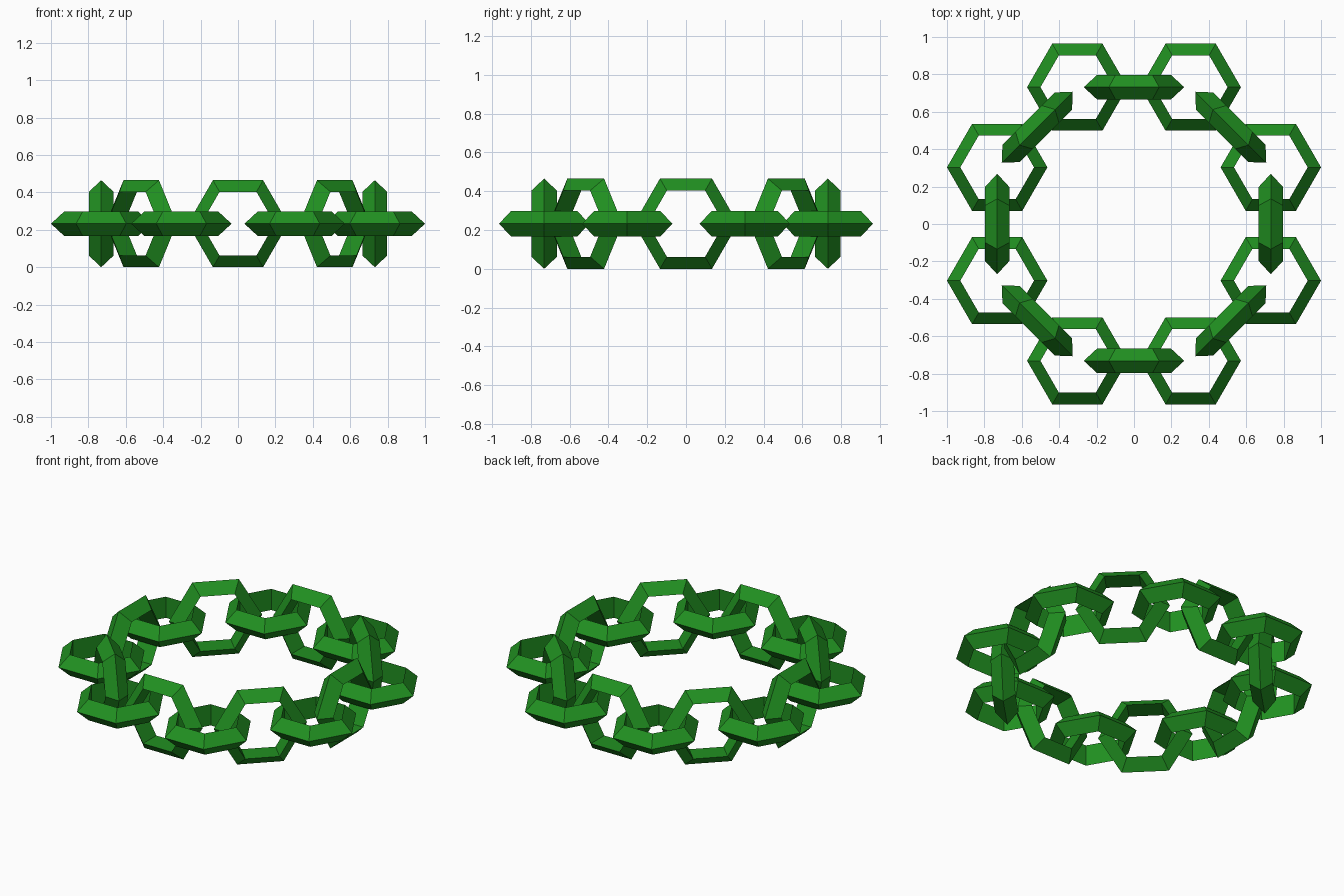
import bpy, bmesh
from math import cos, sin, pi
from mathutils import Matrix

if "Cube" in bpy.data.objects:
    bpy.data.objects.remove(bpy.data.objects["Cube"])

MID_Z = 0.2325    # height of the chain's centre plane
OUTER = 0.2685    # corner radius of the sharp outer rim
INNER = 0.197     # corner radius of the flat inner wall
HALF = 0.066      # half the width of the inner wall
SIDES = 6

green = bpy.data.materials.new("green")
green.diffuse_color = (0.015, 0.28, 0.015, 1)
green.use_nodes = True
green.node_tree.nodes["Principled BSDF"].inputs["Base Color"].default_value = green.diffuse_color


def link_mesh():
    # hexagonal ring with a triangular section: sharp rim outside, flat wall inside
    section = [(OUTER, 0), (INNER, HALF), (INNER, -HALF)]
    bm = bmesh.new()
    rings = []
    for i in range(SIDES):
        a = 2 * pi * i / SIDES
        rings.append([bm.verts.new((r * cos(a), r * sin(a), z)) for r, z in section])
    for i in range(SIDES):
        p, q = rings[i], rings[(i + 1) % SIDES]
        for k in range(3):
            n = (k + 1) % 3
            bm.faces.new((p[k], q[k], q[n], p[n]))
    bmesh.ops.recalc_face_normals(bm, faces=bm.faces)
    mesh = bpy.data.meshes.new("chain_link")
    bm.to_mesh(mesh)
    bm.free()
    mesh.materials.append(green)
    return mesh


mesh = link_mesh()


def place(name, radius, angle, rotation):
    ob = bpy.data.objects.new(name, mesh)
    pos = (radius * cos(angle), radius * sin(angle), MID_Z)
    ob.matrix_world = Matrix.Translation(pos) @ rotation
    bpy.context.collection.objects.link(ob)


for i in range(8):
    a = i * pi / 4
    # upright links, lying along the tangent of the circle
    upright = Matrix.Rotation(a + pi / 2, 4, 'Z') @ Matrix.Rotation(pi / 2, 4, 'X')
    place(f"upright_link_{i + 1}", 0.7315, a, upright)
    # flat links, all pointing the same way
    place(f"flat_link_{i + 1}", 0.7918, a + pi / 8, Matrix.Identity(4))
